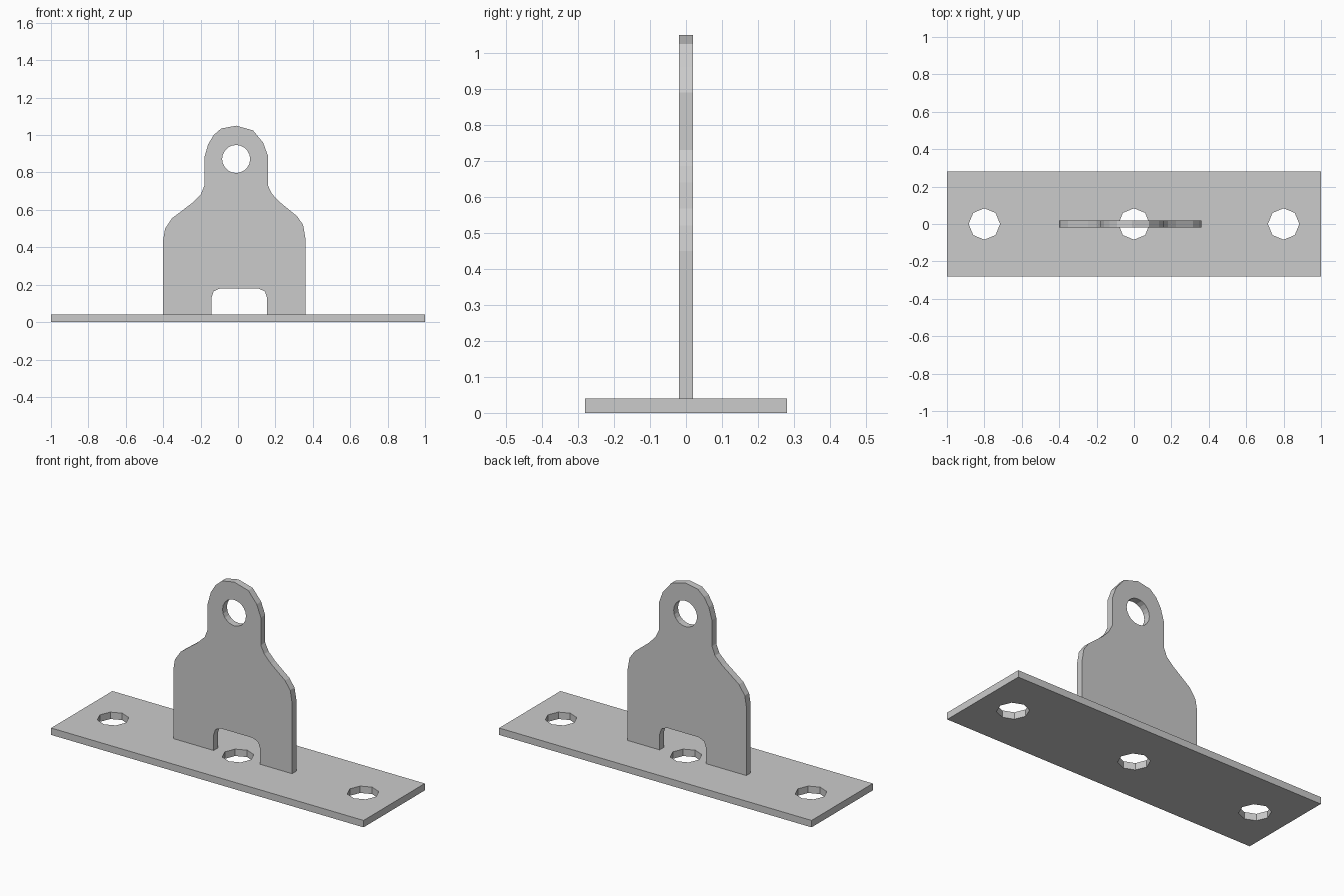
import bpy
from math import cos, sin, tau

if "Cube" in bpy.data.objects:
    bpy.data.objects.remove(bpy.data.objects["Cube"])


def ring(x, y, r, n):
    return [(x + r * cos(tau * i / n), y + r * sin(tau * i / n)) for i in range(n)]


def plate(name, outlines, half_thickness):
    """Flat plate: first outline is the border, the others are holes."""
    curve = bpy.data.curves.new(name + "_profile", 'CURVE')
    curve.dimensions = '2D'
    curve.fill_mode = 'BOTH'
    curve.extrude = half_thickness
    for pts in outlines:
        s = curve.splines.new('POLY')
        s.points.add(len(pts) - 1)
        for p, (x, y) in zip(s.points, pts):
            p.co = (x, y, 0, 1)
        s.use_cyclic_u = True
    ob = bpy.data.objects.new(name, curve)
    bpy.context.collection.objects.link(ob)
    bpy.ops.object.select_all(action='DESELECT')
    ob.select_set(True)
    bpy.context.view_layer.objects.active = ob
    bpy.ops.object.convert(target='MESH')
    ob = bpy.context.object
    # Weld the caps to the rim and make the faces flat
    bpy.ops.object.mode_set(mode='EDIT')
    bpy.ops.mesh.select_all(action='SELECT')
    bpy.ops.mesh.remove_doubles(threshold=0.0005)
    bpy.ops.mesh.normals_make_consistent(inside=False)
    bpy.ops.object.mode_set(mode='OBJECT')
    bpy.ops.object.shade_flat()
    return ob


# Base plate with three eight-sided bolt holes
base = plate("base_plate",
             [[(-1, -.28), (1, -.28), (1, .28), (-1, .28)]]
             + [ring(x, 0, .084, 8) for x in (-.8, 0, .8)], .02)
base.location.z = .02

# Upright tab: shouldered outline with a rounded head and a notch at the foot
outline = [
    (-.40, .04), (-.40, .44), (-.39, .50), (-.353, .555), (-.246, .636),
    (-.20, .68), (-.18, .73), (-.18, .88), (-.16, .95), (-.13, 1.0),
    (-.09, 1.035), (-.01, 1.05), (.08, 1.025), (.134, .96), (.16, .89),
    (.16, .73), (.182, .685), (.225, .64), (.315, .567), (.348, .52),
    (.36, .45), (.36, .04),
    (.155, .04), (.155, .13), (.143, .165), (.107, .18),
    (-.096, .18), (-.13, .165), (-.142, .13), (-.142, .04)]
tab = plate("upright_tab", [outline, ring(-.01, .872, .075, 20)], .02)
tab.rotation_euler.x = tau / 4
